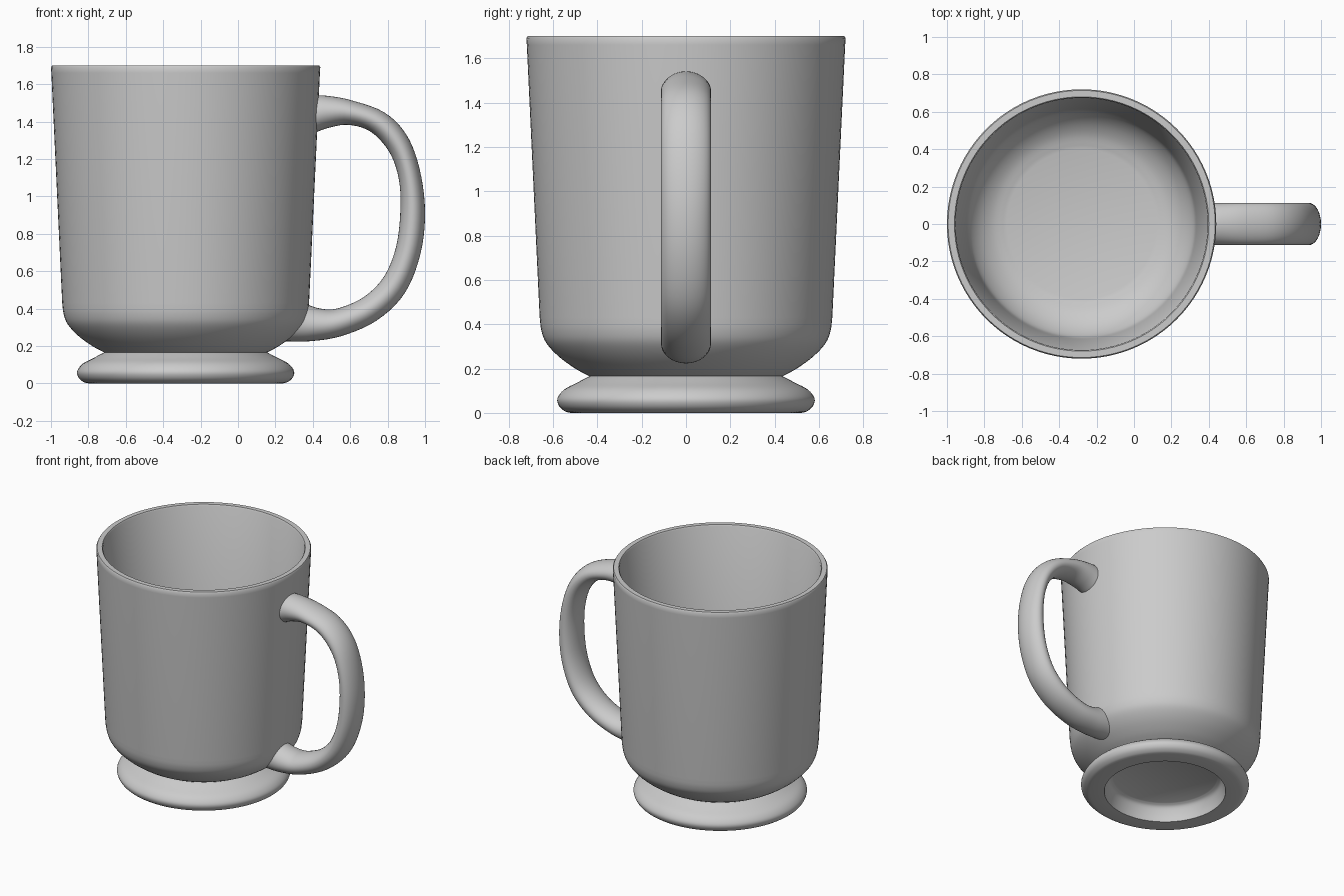
import bpy
import bmesh
from math import sin, cos, pi, radians
from mathutils import Vector

default = bpy.data.objects.get("Cube")
if default:
    bpy.data.objects.remove(default, do_unlink=True)

AXIS_X = -0.28

# Single glaze colour
GLAZE = (0.6, 0.6, 0.6, 1.0)
glaze = bpy.data.materials.new("grey_glaze")
glaze.use_nodes = True
glaze.diffuse_color = GLAZE
glaze.node_tree.nodes["Principled BSDF"].inputs["Base Color"].default_value = GLAZE


def finish(name, bm, angle):
    """Turn a bmesh into a smooth shaded, named object."""
    bmesh.ops.recalc_face_normals(bm, faces=bm.faces)
    mesh = bpy.data.meshes.new(name)
    bm.to_mesh(mesh)
    bm.free()
    mesh.materials.append(glaze)
    obj = bpy.data.objects.new(name, mesh)
    bpy.context.collection.objects.link(obj)
    bpy.ops.object.select_all(action="DESELECT")
    obj.select_set(True)
    bpy.context.view_layer.objects.active = obj
    bpy.ops.object.shade_smooth_by_angle(angle=radians(angle))
    return obj


def loft(bm, rings):
    """Skin consecutive closed rings with quads."""
    for a, b in zip(rings, rings[1:]):
        n = len(a)
        for i in range(n):
            j = (i + 1) % n
            bm.faces.new((a[i], a[j], b[j], b[i]))


def spline(points, steps):
    """Catmull-Rom interpolation through vectors of any size."""
    pts = [2 * points[0] - points[1], *points, 2 * points[-1] - points[-2]]
    out = []
    for a, b, c, d in zip(pts, pts[1:], pts[2:], pts[3:]):
        for s in range(steps):
            t = s / steps
            out.append(0.5 * (2 * b + (c - a) * t + (2 * a - 5 * b + 4 * c - d) * t ** 2
                              + (3 * b - a - 3 * c + d) * t ** 3))
    return out + [points[-1]]


def curve(*points, steps=4):
    return spline([Vector(p) for p in points], steps)


def lathe(name, profile, sides=96):
    """Revolve an (r, z) profile about the cup axis and cap both ends."""
    bm = bmesh.new()
    rings = [[bm.verts.new((AXIS_X + r * cos(2 * pi * i / sides),
                            r * sin(2 * pi * i / sides), z))
              for i in range(sides)] for r, z in profile]
    loft(bm, rings)
    bm.faces.new(rings[0])
    bm.faces.new(rings[-1])
    return finish(name, bm, 35)


# Cup body: rounded bowl, tapered wall, thin rim, hollow interior
outside = curve((0.435, 0.165), (0.5, 0.2), (0.575, 0.255),
                (0.63, 0.315), (0.652, 0.37), (0.66, 0.43))
rim = [(0.718, 1.66), (0.72, 1.69), (0.714, 1.70), (0.68, 1.70), (0.674, 1.69)]
inside = curve((0.615, 0.45), (0.6, 0.38), (0.55, 0.31), (0.48, 0.26), (0.4, 0.235))
lathe("cup_body", [*outside, *rim, *inside])

# Flared foot with a recessed underside
foot_edge = curve((0.435, 0.166), (0.49, 0.137), (0.55, 0.105), (0.58, 0.065),
                  (0.572, 0.03), (0.545, 0.007), (0.52, 0.0))
recess = curve((0.42, 0.0), (0.41, 0.05), (0.39, 0.1), (0.36, 0.12))
lathe("foot", [*foot_edge, *recess])

# Handle: outer x, z then inner x, z of each cross-section
stations = curve((0.40, 1.54, 0.40, 1.335), (0.47, 1.538, 0.48, 1.365),
                 (0.60, 1.515, 0.59, 1.382), (0.78, 1.45, 0.71, 1.345),
                 (0.90, 1.33, 0.81, 1.235), (0.97, 1.15, 0.86, 1.09),
                 (1.0, 0.92, 0.868, 0.92), (0.975, 0.69, 0.845, 0.73),
                 (0.89, 0.48, 0.78, 0.57), (0.74, 0.335, 0.67, 0.46),
                 (0.55, 0.252, 0.53, 0.40), (0.38, 0.225, 0.44, 0.40),
                 (0.25, 0.225, 0.36, 0.425), steps=5)
SIDES = 32
HALF_WIDTH = 0.113
bm = bmesh.new()
rings = []
for ox, oz, ix, iz in stations:
    outer, inner = Vector((ox, 0, oz)), Vector((ix, 0, iz))
    centre, reach = (outer + inner) / 2, (outer - inner) / 2
    side = Vector((0, HALF_WIDTH, 0))
    rings.append([bm.verts.new(centre + reach * cos(2 * pi * i / SIDES)
                               + side * sin(2 * pi * i / SIDES)) for i in range(SIDES)])
loft(bm, rings)
bm.faces.new(rings[0])
bm.faces.new(rings[-1])
finish("handle", bm, 50)
